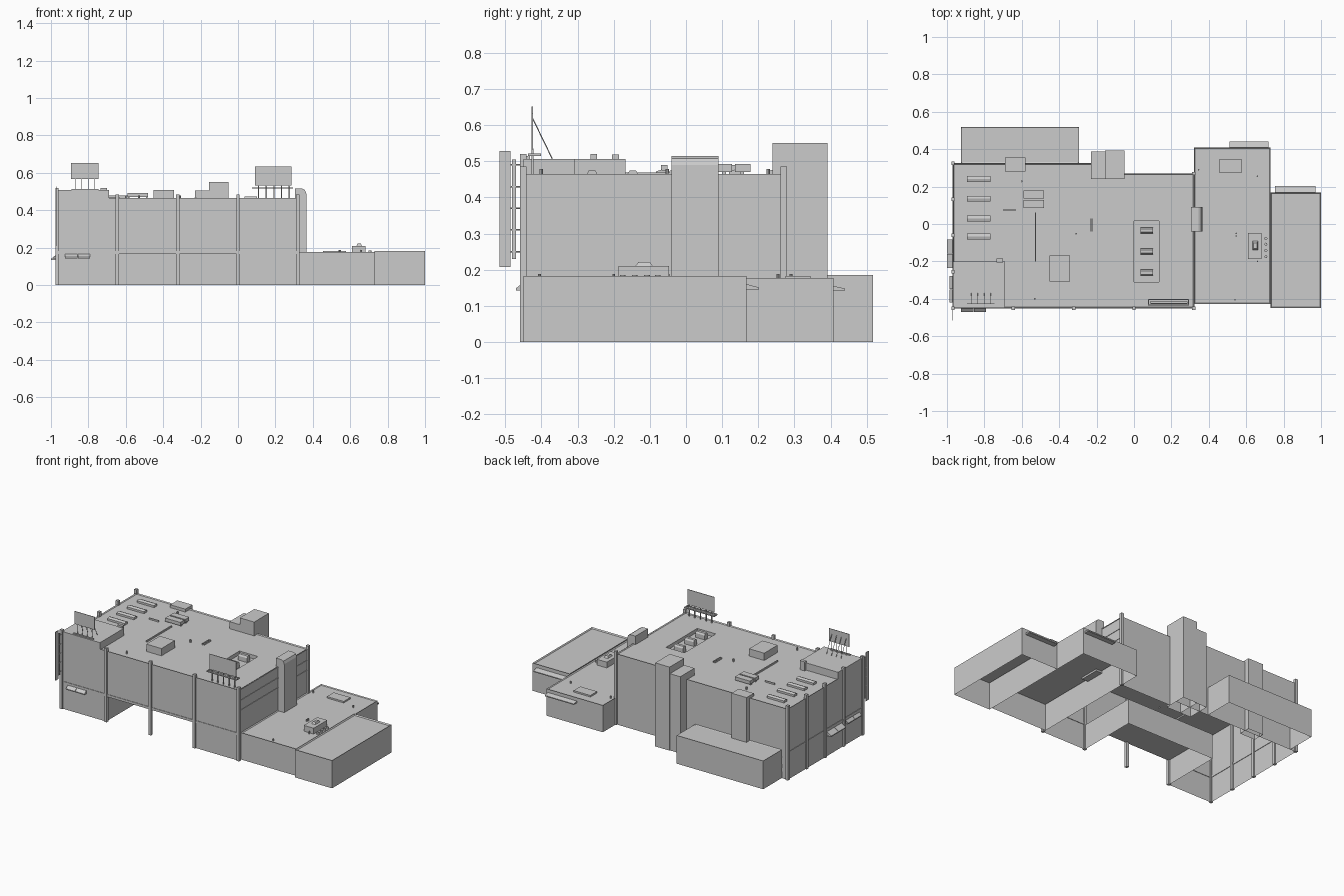
import bpy, bmesh, math
from mathutils import Vector

if "Cube" in bpy.data.objects:
    bpy.data.objects.remove(bpy.data.objects["Cube"])


def finish(name, bm):
    me = bpy.data.meshes.new(name)
    bmesh.ops.recalc_face_normals(bm, faces=bm.faces)
    bm.to_mesh(me)
    bm.free()
    ob = bpy.data.objects.new(name, me)
    bpy.context.collection.objects.link(ob)
    return ob


def prism(name, pts, z0, z1, lip=0.0, bottom=True):
    """Extrude a plan outline upward; lip sinks the roof behind a parapet."""
    bm = bmesh.new()
    base = bm.faces.new([bm.verts.new((x, y, z0)) for x, y in pts])
    ext = bmesh.ops.extrude_face_region(bm, geom=[base], use_keep_orig=True)["geom"]
    bmesh.ops.translate(bm, vec=(0, 0, z1 - z0),
                        verts=[g for g in ext if isinstance(g, bmesh.types.BMVert)])
    top = [g for g in ext if isinstance(g, bmesh.types.BMFace)][0]
    bmesh.ops.recalc_face_normals(bm, faces=bm.faces)
    if lip:
        bmesh.ops.inset_region(bm, faces=[top], thickness=0.008)
        bmesh.ops.translate(bm, vec=(0, 0, -lip), verts=top.verts[:])
    ob = finish(name, bm)
    if not bottom:
        open_bottom(ob)
    return ob


def box(name, x0, x1, y0, y1, z0, z1, **kw):
    return prism(name, [(x0, y0), (x1, y0), (x1, y1), (x0, y1)], z0, z1, **kw)


def open_bottom(ob):
    bm = bmesh.new()
    bm.from_mesh(ob.data)
    gone = [f for f in bm.faces if all(abs(v.co.z) < 1e-4 for v in f.verts)]
    bmesh.ops.delete(bm, geom=gone, context="FACES")
    bm.to_mesh(ob.data)
    bm.free()


def hull(name, pts):
    bm = bmesh.new()
    for p in pts:
        bm.verts.new(p)
    bmesh.ops.convex_hull(bm, input=bm.verts[:])
    bmesh.ops.dissolve_limit(bm, angle_limit=0.01, verts=bm.verts[:], edges=bm.edges[:])
    return finish(name, bm)


def awning(name, a, b, out, z0, z1):
    """Sloping wedge fixed to the wall line a-b."""
    pts = []
    for x, y in (a, b):
        pts += [(x, y, z0), (x, y, z1),
                (x + out[0], y + out[1], z0), (x + out[0], y + out[1], z0 + 0.006)]
    return hull(name, pts)


def rod(name, a, b, r=0.002, sides=6):
    a, b = Vector(a), Vector(b)
    bm = bmesh.new()
    bmesh.ops.create_cone(bm, cap_ends=True, segments=sides, radius1=r, radius2=r,
                          depth=(b - a).length)
    bm.transform((b - a).to_track_quat("Z", "Y").to_matrix().to_4x4())
    bmesh.ops.translate(bm, vec=(a + b) / 2, verts=bm.verts[:])
    return finish(name, bm)


# Main block with open undercroft at the front and a plant well in the roof
main = prism("main_block", [(-0.968, -0.45), (0.32, -0.45), (0.32, 0.27), (-0.05, 0.27),
                            (-0.05, 0.325), (-0.968, 0.325)], 0, 0.465, lip=0.006)
cutters = [box("undercroft_cutter", -0.645, 0.0, -0.6, -0.05, -0.1, 0.165),
           box("well_cutter", 0.0, 0.135, -0.31, 0.015, 0.435, 0.6)]
bpy.context.view_layer.objects.active = main
for c in cutters:
    m = main.modifiers.new("cut", "BOOLEAN")
    m.operation, m.solver, m.object = "DIFFERENCE", "EXACT", c
    bpy.ops.object.modifier_apply(modifier=m.name)
    bpy.data.objects.remove(c)
open_bottom(main)

# Raised corner, towers and shafts
box("raised_corner", -0.968, -0.69, -0.45, -0.2, 0.45, 0.507)
box("rear_tower", -0.155, -0.05, 0.24, 0.392, 0, 0.55, bottom=False)
box("rear_tower_side", -0.23, -0.155, 0.24, 0.388, 0, 0.505, bottom=False)
box("rear_shaft", -0.69, -0.58, 0.28, 0.355, 0, 0.478, bottom=False)
hull("side_stair_tower", [(x, y, z) for y in (-0.04, 0.09) for x, z in
     ((0.305, 0.16), (0.305, 0.515), (0.345, 0.515), (0.358, 0.508), (0.365, 0.49), (0.365, 0.16))])

# Low wings
box("rear_wing", -0.925, -0.295, 0.325, 0.518, 0, 0.186, lip=0.003, bottom=False)
box("side_annex", 0.32, 0.73, -0.428, 0.408, 0, 0.177, lip=0.005, bottom=False)
box("end_annex", 0.73, 1.0, -0.45, 0.168, 0, 0.183, lip=0.008, bottom=False)

# Columns
s = 0.009
for i, x in enumerate((-0.968, -0.645, -0.322, 0.0, 0.32)):
    box(f"front_column_{i}", x - s, x + s, -0.45 - s, -0.45 + s, 0, 0.52 if i == 0 else 0.485)
for i, y in enumerate((-0.255, -0.06, 0.132, 0.325)):
    box(f"left_column_{i}", -0.968 - s, -0.968 + s, y - s, y + s, 0, 0.52 if i == 0 else 0.49)
box("rear_right_column", 0.32 - s, 0.32 + s, 0.27 - s, 0.27 + s, 0, 0.485)

# Wall bands
box("front_band", -0.968, 0.32, -0.453, -0.447, 0.166, 0.182)
box("left_band", -0.971, -0.965, -0.45, 0.325, 0.166, 0.182)
for i, z in enumerate((0.325, 0.39, 0.46)):
    box(f"right_band_{i}", 0.317, 0.323, -0.45, 0.27, z - 0.002, z + 0.002)

# Awnings and blade sign
for i, x in enumerate((-0.925, -0.856)):
    awning(f"front_awning_{i}", (x, -0.45), (x + 0.066, -0.45), (0, -0.02), 0.143, 0.165)
for i, y in enumerate((-0.235, -0.157)):
    awning(f"left_awning_{i}", (-0.97, y), (-0.97, y + 0.075), (-0.03, 0), 0.135, 0.162)
for i, y in enumerate((-0.42, -0.348)):
    awning(f"left_small_awning_{i}", (-0.97, y), (-0.97, y + 0.07), (-0.016, 0), 0.14, 0.162)
awning("annex_rear_awning", (0.51, 0.408), (0.72, 0.408), (0, 0.032), 0.142, 0.155)
awning("end_rear_awning", (0.755, 0.168), (0.97, 0.168), (0, 0.034), 0.145, 0.16)
box("blade_sign", -0.971, -0.967, -0.516, -0.485, 0.208, 0.528)
box("blade_sign_strip", -0.971, -0.967, -0.482, -0.47, 0.23, 0.505)
for i in range(5):
    z = 0.25 + 0.06 * i
    rod(f"blade_bracket_{i}", (-0.969, -0.49, z), (-0.969, -0.45, z))

# Left billboard with slanted braces
box("left_billboard", -0.892, -0.745, -0.427, -0.424, 0.568, 0.652)
box("left_billboard_base", -0.89, -0.745, -0.443, -0.432, 0.507, 0.514)
for i in range(4):
    x = -0.87 + i * 0.035
    rod(f"billboard_brace_{i}", (x, -0.424, 0.618), (x, -0.37, 0.507), 0.0015)
    rod(f"billboard_post_{i}", (x, -0.426, 0.507), (x, -0.426, 0.57), 0.0015)

# Right billboard on catwalk
box("right_billboard", 0.09, 0.285, -0.427, -0.423, 0.533, 0.633)
for y in (-0.434, -0.404):
    box("catwalk_rail", 0.075, 0.295, y - 0.003, y + 0.003, 0.515, 0.522)
box("catwalk", 0.085, 0.285, -0.424, -0.414, 0.515, 0.519)
for x in (0.078, 0.292):
    box("catwalk_end", x - 0.003, x + 0.003, -0.434, -0.404, 0.515, 0.522)
for i in range(5):
    x = 0.11 + 0.041 * i
    box(f"catwalk_post_{i}", x - 0.003, x + 0.003, -0.428, -0.422, 0.455, 0.535)

# Roof plant
for i, y in enumerate((0.24, 0.135, 0.03, -0.067)):
    hull(f"skylight_{i}", [(x, y + d, z) for x in (-0.893, -0.768) for d, z in
         ((-0.016, 0.455), (0.016, 0.455), (-0.016, 0.472), (0.016, 0.472), (0, 0.477))])
for i, y in enumerate((0.085, 0.136)):
    box(f"duct_unit_{i}", -0.59, -0.48, y, y + 0.042, 0.47, 0.492)
    for x in (-0.585, -0.491):
        box("duct_foot", x, x + 0.006, y + 0.015, y + 0.025, 0.455, 0.472)
box("roof_house", -0.452, -0.342, -0.308, -0.168, 0.455, 0.507)
box("roof_hatch", -0.735, -0.7, -0.205, -0.185, 0.455, 0.519)
for i, y in enumerate((-0.035, -0.147, -0.26)):
    hull(f"well_unit_{i}", [(x, y + d, z) for x in (0.035, 0.102) for d, z in
         ((-0.016, 0.43), (0.016, 0.43), (-0.016, 0.463), (0.016, 0.463), (-0.009, 0.474), (0.009, 0.474))])
for i, (x0, x1, y0, y1) in enumerate(((-0.7, -0.63, 0.072, 0.078), (-0.53, -0.523, -0.2, 0.062),
                                      (-0.233, -0.228, -0.04, 0.03), (-0.223, -0.218, -0.04, 0.03))):
    box(f"roof_pipe_{i}", x0, x1, y0, y1, 0.455, 0.469)
for x, y in ((-0.6, 0.228), (-0.31, -0.052), (-0.53, -0.4)):
    rod("roof_vent", (x, y, 0.455), (x, y, 0.478), 0.005, 8)

# Annex roof plant
box("annex_unit", 0.61, 0.682, -0.187, -0.047, 0.17, 0.21)
hull("annex_unit_cap", [(0.648 + sx * w, -0.116 + sy * w * 1.7, z) for w, z in ((0.014, 0.21), (0.009, 0.222))
                        for sx in (-1, 1) for sy in (-1, 1)])
for y in (-0.078, -0.108, -0.142, -0.175):
    rod("annex_fan", (0.705, y, 0.17), (0.705, y, 0.185), 0.008, 12)
box("annex_skylight", 0.455, 0.577, 0.275, 0.345, 0.17, 0.182)
for x, y in ((0.547, -0.05), (0.547, -0.065), (0.66, -0.2), (0.54, -0.405), (0.345, 0.29), (0.66, 0.255)):
    rod("annex_vent", (x, y, 0.17), (x, y, 0.188), 0.004, 8)
